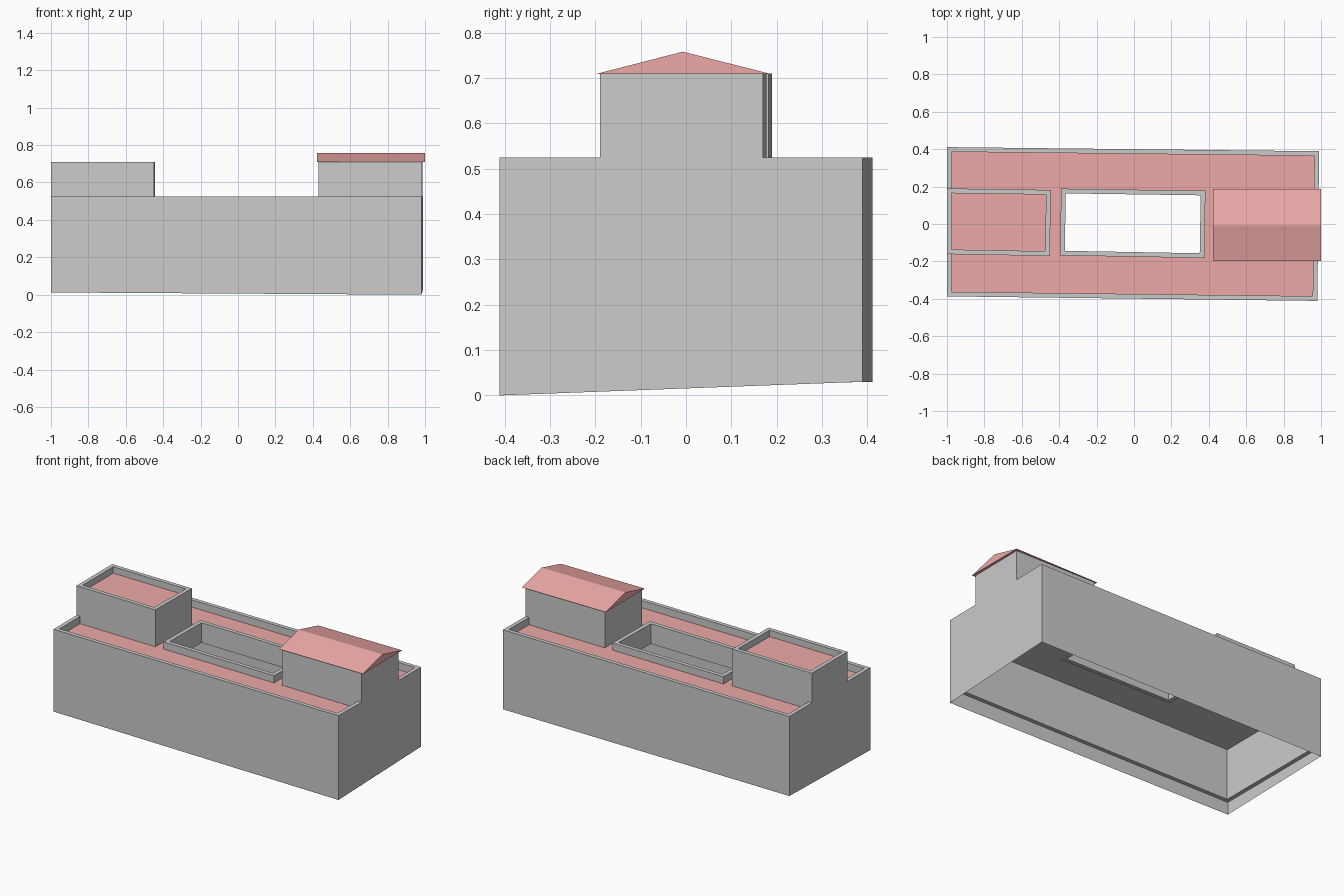
import bpy
from mathutils import Vector

if "Cube" in bpy.data.objects:
    bpy.data.objects.remove(bpy.data.objects["Cube"])

red = bpy.data.materials.new("roof_red")
red.diffuse_color = (0.85, 0.4, 0.39, 1)
red.use_nodes = True
red.node_tree.nodes["Principled BSDF"].inputs["Base Color"].default_value = red.diffuse_color


def make(name, verts, faces, mat=None):
    me = bpy.data.meshes.new(name)
    me.from_pydata(verts, [], faces)
    if mat:
        me.materials.append(mat)
    ob = bpy.data.objects.new(name, me)
    bpy.context.collection.objects.link(ob)
    return ob


def at(loop, z):
    """Lift a 2D loop to one height, or to one height per corner."""
    zs = z if isinstance(z, tuple) else (z,) * len(loop)
    return [(p[0], p[1], h) for p, h in zip(loop, zs)]


def inset(loop, d):
    """Offset a counter-clockwise convex loop inwards by d."""
    pts = [Vector(p) for p in loop]
    out = []
    for i, p in enumerate(pts):
        a = (p - pts[i - 1]).normalized()
        b = (pts[(i + 1) % len(pts)] - p).normalized()
        na, nb = Vector((-a.y, a.x)), Vector((-b.y, b.x))
        out.append(tuple(p + (na + nb) * d / (1 + na.dot(nb))))
    return out


def loft(name, loops, mat=None, closed=False, cap=False):
    n = len(loops[0])
    verts = [v for lp in loops for v in lp]
    faces = []
    for k in range(len(loops) if closed else len(loops) - 1):
        a, b = k * n, ((k + 1) % len(loops)) * n
        faces += [(a + i, a + (i + 1) % n, b + (i + 1) % n, b + i) for i in range(n)]
    if cap:
        faces.append(tuple(range((len(loops) - 1) * n, len(loops) * n)))
    return make(name, verts, faces, mat)


WALL = 0.525    # parapet top
ROOF = 0.48     # flat roof
CEIL = 0.405    # underside of roof
TOWER = 0.71    # top of both upper blocks
T = 0.025       # wall thickness

# Plan outlines, counter-clockwise from front left
outer = [(-1, -0.387), (0.98, -0.411), (0.99, 0.389), (-1, 0.411)]
yard = [(-0.395, -0.168), (0.376, -0.182), (0.382, 0.178), (-0.39, 0.189)]
flat_block = [(-1, -0.161), (-0.45, -0.171), (-0.445, 0.182), (-1, 0.19)]
gable_block = [(0.43, -0.181), (0.983, -0.19), (0.987, 0.17), (0.435, 0.178)]
inner = inset(outer, T)

# Outer walls: thin foundation skirt below, thick wall with parapet above
loft("outer_walls", [at(outer, (0.012, 0.0, 0.03, 0.03)), at(outer, WALL),
                     at(inner, WALL), at(inner, 0.09), at(outer, 0.09)])

# Main flat roof around the courtyard, and its underside
loft("main_roof", [at(inner, ROOF), at(yard, ROOF)], red)
loft("ceiling", [at(yard, CEIL), at(inner, CEIL)])

# Courtyard parapet ring
hole = inset(yard, T)
loft("courtyard_parapet", [at(yard, CEIL - 0.005), at(yard, WALL),
                           at(hole, WALL), at(hole, CEIL - 0.005)], closed=True)

# Left upper block with its own parapet and sunken roof
rim = inset(flat_block, T)
loft("flat_block_walls", [at(flat_block, ROOF), at(flat_block, TOWER),
                          at(rim, TOWER), at(rim, TOWER - 0.04)])
make("flat_block_roof", at(rim, TOWER - 0.04), [(0, 1, 2, 3)], red)

# Right upper block under a gable roof
loft("gable_block_walls", [at(gable_block, ROOF), at(gable_block, TOWER)], cap=True)
profile = [(-0.198, 0.709), (0.187, 0.709), (-0.007, 0.758)]
x0, x1 = 0.422, 1.0
verts = [(x, y, z) for x in (x0, x1) for y, z in profile]
make("gable_roof", verts, [(0, 2, 1), (3, 4, 5), (0, 1, 4, 3),
                           (1, 2, 5, 4), (2, 0, 3, 5)], red)
